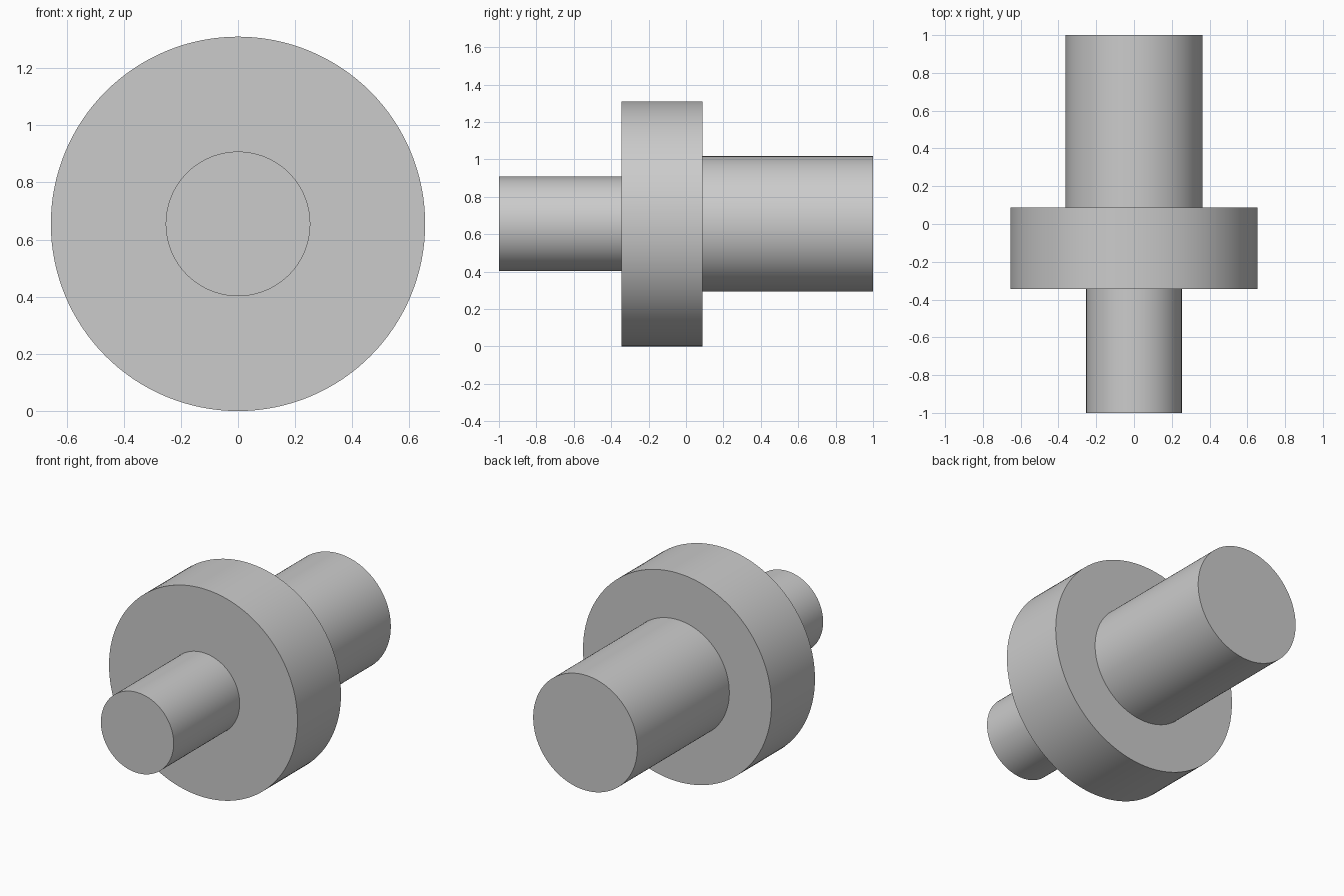
import bpy, bmesh, math
from mathutils import Vector

if "Cube" in bpy.data.objects:
    bpy.data.objects.remove(bpy.data.objects["Cube"])

SIDES = 128
AXIS_Z = 0.655

# Half profile of the stepped shaft: (y, radius)
profile = [
    (-1.0, 0.0), (-1.0, 0.253),        # front end cap
    (-0.345, 0.253), (-0.345, 0.655),  # front shaft, collar front face
    (0.087, 0.655), (0.087, 0.362),    # collar rim, collar back face
    (1.0, 0.362), (1.0, 0.0),          # rear shaft, rear end cap
]

# Revolve the profile around the y axis
bm = bmesh.new()
verts = [bm.verts.new((0, y, r)) for y, r in profile]
edges = [bm.edges.new(pair) for pair in zip(verts, verts[1:])]
bmesh.ops.spin(bm, geom=verts + edges, cent=(0, 0, 0), axis=(0, 1, 0),
               angle=2 * math.pi, steps=SIDES, use_duplicate=False)
bmesh.ops.remove_doubles(bm, verts=bm.verts, dist=1e-4)
bmesh.ops.recalc_face_normals(bm, faces=bm.faces)
bmesh.ops.translate(bm, verts=bm.verts, vec=Vector((0, 0, AXIS_Z)))

mesh = bpy.data.meshes.new("stepped_shaft")
bm.to_mesh(mesh)
bm.free()
shaft = bpy.data.objects.new("stepped_shaft", mesh)
bpy.context.collection.objects.link(shaft)

# Smooth round sides, sharp steps
bpy.context.view_layer.objects.active = shaft
shaft.select_set(True)
bpy.ops.object.shade_smooth_by_angle(angle=math.radians(30))
